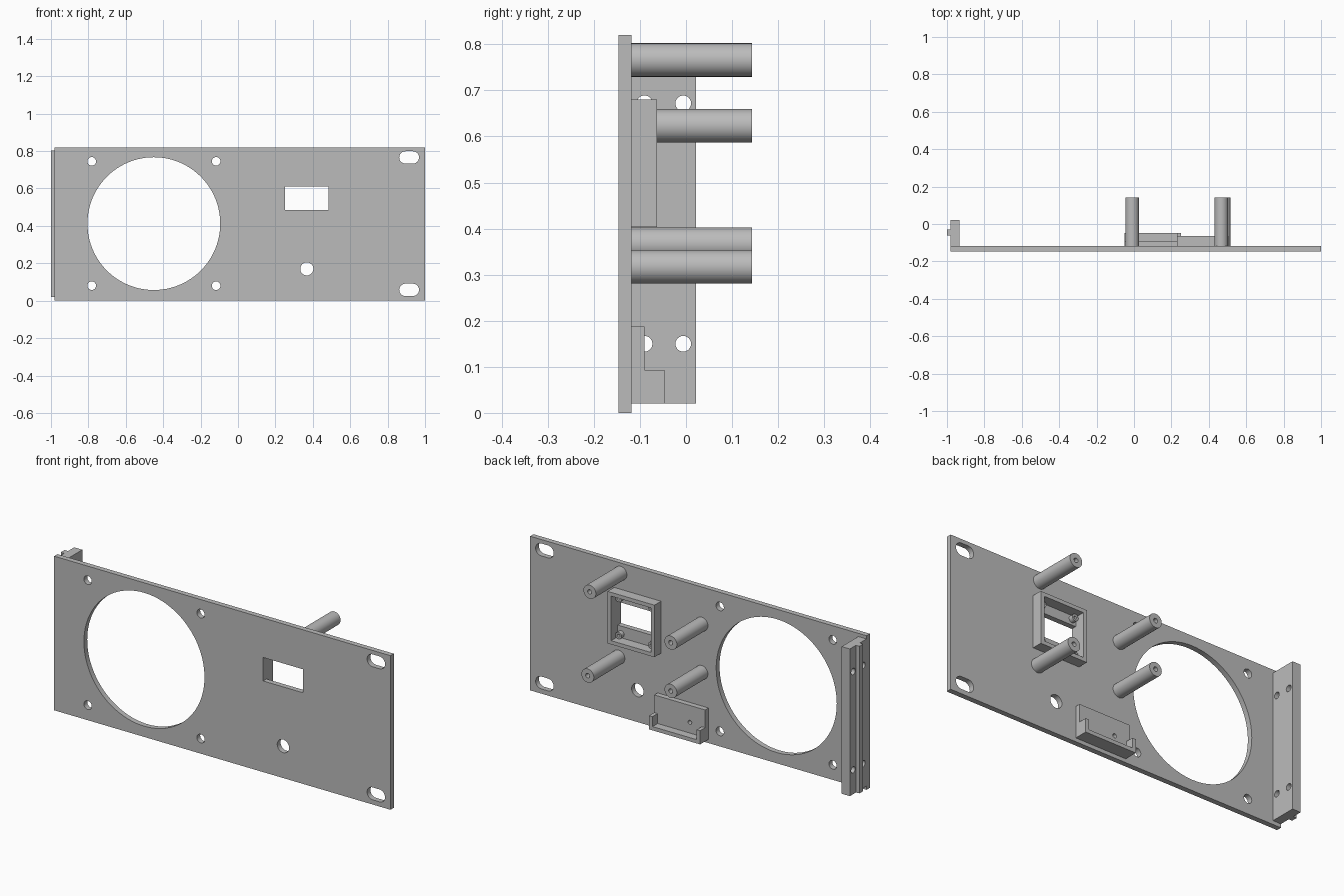
import bpy
import math

cube = bpy.data.objects.get("Cube")
if cube:
    bpy.data.objects.remove(cube, do_unlink=True)

grey = bpy.data.materials.new("plain grey")
grey.use_nodes = True
grey.diffuse_color = (0.5, 0.5, 0.5, 1)
grey.node_tree.nodes["Principled BSDF"].inputs["Base Color"].default_value = (0.5, 0.5, 0.5, 1)

BACK = -0.118   # rear face of the panel
EPS = 0.01      # overshoot for clean cuts


def box(name, x, y, z):
    """Box from (min, max) pairs."""
    bpy.ops.mesh.primitive_cube_add(size=1, location=[sum(p) / 2 for p in (x, y, z)])
    ob = bpy.context.object
    ob.name = name
    ob.scale = [p[1] - p[0] for p in (x, y, z)]
    bpy.ops.object.transform_apply(location=True, rotation=True, scale=True)
    ob.data.materials.append(grey)
    return ob


def rod(name, centre, radius, length, axis="Y", sides=32):
    """Cylinder along X or Y."""
    turn = (math.pi / 2, 0, 0) if axis == "Y" else (0, math.pi / 2, 0)
    bpy.ops.mesh.primitive_cylinder_add(vertices=sides, radius=radius, depth=length,
                                        location=centre, rotation=turn)
    ob = bpy.context.object
    ob.name = name
    bpy.ops.object.transform_apply(location=True, rotation=True, scale=True)
    ob.data.materials.append(grey)
    return ob


def rod_y(name, x, z, radius, y0, y1, sides=32):
    return rod(name, (x, (y0 + y1) / 2, z), radius, y1 - y0, sides=sides)


def combine(target, tools, operation="DIFFERENCE"):
    """Apply booleans and remove the tool objects."""
    bpy.context.view_layer.objects.active = target
    for tool in tools:
        tool.hide_render = True
        mod = target.modifiers.new("cut", "BOOLEAN")
        mod.operation = operation
        mod.solver = "EXACT"
        mod.object = tool
        bpy.ops.object.modifier_apply(modifier=mod.name)
        bpy.data.objects.remove(tool, do_unlink=True)
    return target


def smooth(ob):
    bpy.ops.object.select_all(action="DESELECT")
    ob.select_set(True)
    bpy.context.view_layer.objects.active = ob
    bpy.ops.object.shade_smooth_by_angle(angle=math.radians(30))


# Front panel with its openings
panel = box("front_panel", (-0.98, 1), (-0.146, BACK), (0, 0.82))
through = (-0.146 - EPS, BACK + EPS)
cuts = [rod_y("fan_cutter", -0.45, 0.412, 0.355, *through, sides=96),
        rod_y("button_cutter", 0.368, 0.17, 0.035, *through),
        box("window_cutter", (0.25, 0.485), through, (0.485, 0.61))]
for x in (-0.782, -0.117):
    for z in (0.08, 0.745):
        cuts.append(rod_y("fan_screw_cutter", x, z, 0.023, *through))
for z in (0.058, 0.766):
    slot = box("slot_cutter", (0.895, 0.935), through, (z - 0.033, z + 0.033))
    ends = [rod_y("slot_end", x, z, 0.033, *through) for x in (0.895, 0.935)]
    cuts.append(combine(slot, ends, "UNION"))
smooth(combine(panel, cuts))

# Side flange with cross holes, and the ridge on its outer face
flange = box("side_flange", (-0.98, -0.932), (BACK, 0.022), (0.02, 0.803))
smooth(combine(flange, [rod("flange_cutter", (-0.955, y, z), 0.017, 0.1, "X")
                        for y in (-0.09, -0.006) for z in (0.15, 0.672)]))
box("flange_ridge", (-1, -0.98), (-0.062, -0.03), (0.02, 0.803))

# Board standoffs with screw bores
for x, z in ((0.467, 0.766), (0.479, 0.317), (-0.01, 0.623), (-0.01, 0.366)):
    post = rod_y("board_standoff", x, z, 0.0365, BACK, 0.143)
    smooth(combine(post, [rod_y("bore_cutter", x, z, 0.012, 0, 0.143 + EPS, 16)]))

# Display frame around the window
frame = box("display_frame", (0.23, 0.506), (BACK, -0.063), (0.403, 0.68))
combine(frame, [box("frame_cutter", (0.25, 0.485), (BACK - EPS, -0.063 + EPS), (0.423, 0.66))])
for x in (0.272, 0.464):
    for z in (0.443, 0.64):
        boss = rod_y("display_boss", x, z, 0.018, BACK, -0.095, 24)
        smooth(combine(boss, [rod_y("boss_cutter", x, z, 0.008, -0.112, -0.08, 16)]))

# Lower module bracket: back pad, shelf and end stops
pad = box("bracket_pad", (-0.05, 0.25), (BACK, -0.09), (0.02, 0.187))
smooth(combine(pad, [rod_y("pad_cutter", 0.04, 0.097, 0.011, -0.112, -0.08, 16)]))
box("bracket_shelf", (-0.03, 0.23), (-0.09, -0.047), (0.02, 0.04))
for name, x in (("bracket_right_stop", (-0.05, -0.03)), ("bracket_left_stop", (0.23, 0.25))):
    box(name, x, (-0.09, -0.047), (0.02, 0.093))
